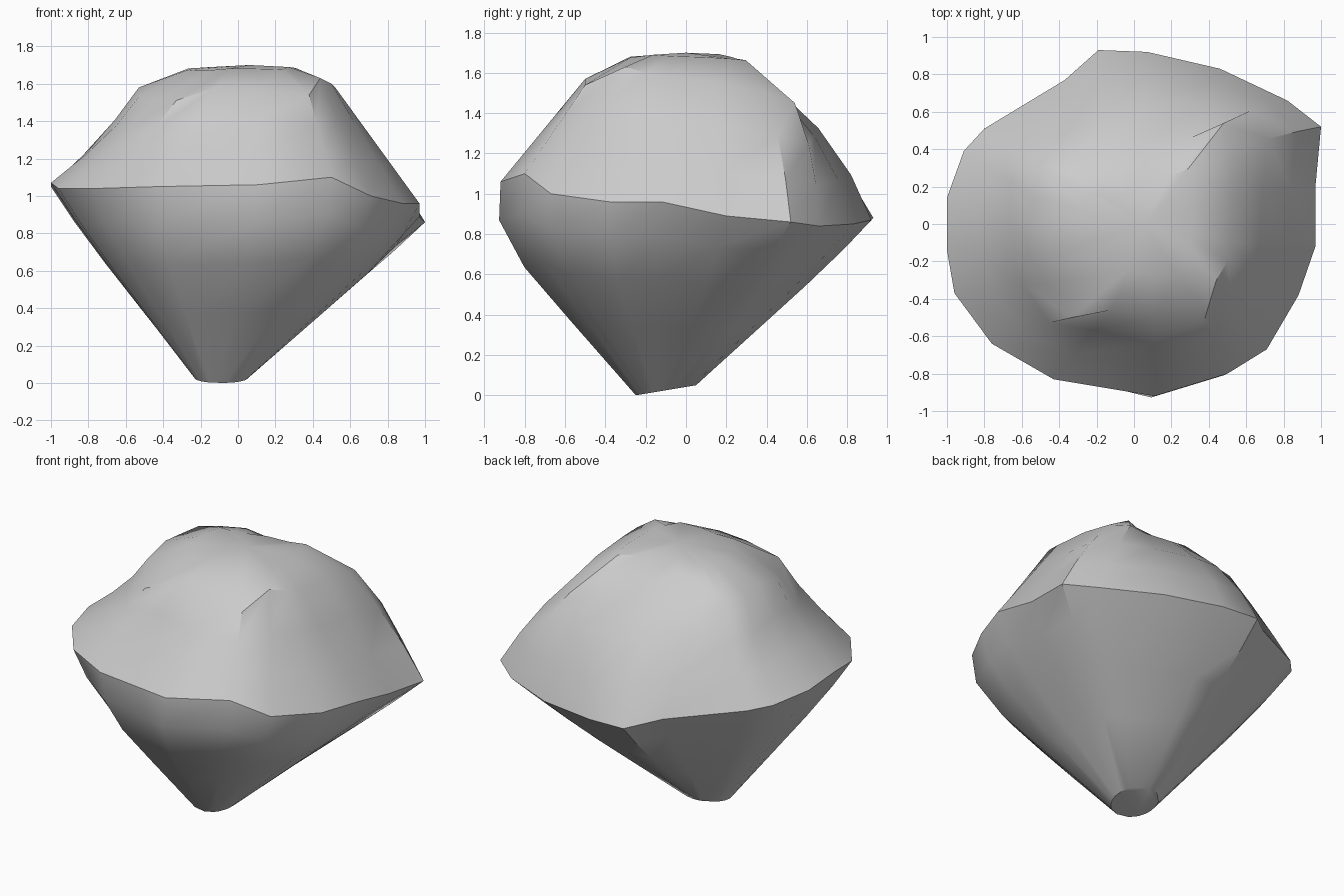
import bpy, bmesh, math
from mathutils import Vector

if "Cube" in bpy.data.objects:
    bpy.data.objects.remove(bpy.data.objects["Cube"])

# irregular widest edge of the stone, counter-clockwise from the right side
GIRDLE = [(.97, -.12, .96), (.97, .2, .89), (1, .52, .86), (.82, .66, .84), (.46, .83, .85),
          (.07, .92, .87), (-.19, .93, .88), (-.37, .77, .93), (-.8, .51, 1), (-.91, .39, 1.02),
          (-1, .14, 1.05), (-1, -.14, 1.07), (-.96, -.37, 1.04), (-.76, -.64, 1.04), (-.43, -.83, 1.05),
          (.11, -.92, 1.06), (.5, -.8, 1.1), (.71, -.67, 1), (.88, -.38, .96)]
# rim of the rounded top, one point per girdle point
SHOULDER = [(.52, -.1, 1.58), (.53, .17, 1.55), (.53, .4, 1.5), (.48, .54, 1.45), (.3, .46, 1.5),
            (.05, .42, 1.55), (-.15, .3, 1.65), (-.35, .28, 1.62), (-.5, .3, 1.57), (-.54, .15, 1.56),
            (-.53, 0, 1.58), (-.53, -.2, 1.53), (-.46, -.32, 1.5), (-.33, -.5, 1.51), (-.12, -.46, 1.58),
            (.1, -.5, 1.57), (.38, -.5, 1.54), (.44, -.3, 1.63), (.5, -.2, 1.6)]
TOP = Vector((.06, 0, 1.7))

def meridian(g, s):
    """Points from the foot, over the girdle, to the top."""
    g, s = Vector(g), Vector(s)
    d = Vector((g.x, g.y, 0)).normalized()
    foot = Vector((-.09 + .14 * d.x, -.1 + .15 * d.y, .025 + .025 * d.y))
    belly = .02 + .14 * max(0, d.dot(Vector((.4, -.9, 0))))
    bow = .08 * max(0, d.y) - .04 * max(0, -d.x)
    pts = [foot]
    pts += [foot.lerp(g, t) + d * belly * b for t, b in ((.35, .6), (.6, 1), (.82, .85))]
    pts.append(g)
    pts += [g.lerp(s, t) + d * bow * b for t, b in ((.33, .8), (.67, .9))]
    pts.append(s)
    inner = s.lerp(TOP, .45)
    inner.z = s.z + (TOP.z - s.z) * .85
    pts.append(inner)
    return pts

# skin the meridians into a closed stone
bm = bmesh.new()
cols = [[bm.verts.new(p) for p in meridian(g, s)] for g, s in zip(GIRDLE, SHOULDER)]
top = bm.verts.new(TOP)
for i, a in enumerate(cols):
    b = cols[(i + 1) % len(cols)]
    for j in range(len(a) - 1):
        bm.faces.new((a[j], b[j], b[j + 1], a[j + 1]))
    bm.faces.new((a[-1], b[-1], top))
bm.faces.new([c[0] for c in reversed(cols)])
bmesh.ops.recalc_face_normals(bm, faces=bm.faces)
mesh = bpy.data.meshes.new("rough_stone")
bm.to_mesh(mesh)
bm.free()
stone = bpy.data.objects.new("rough_stone", mesh)
bpy.context.collection.objects.link(stone)
bpy.context.view_layer.objects.active = stone
stone.select_set(True)
bpy.ops.object.shade_smooth_by_angle(angle=math.radians(35))
